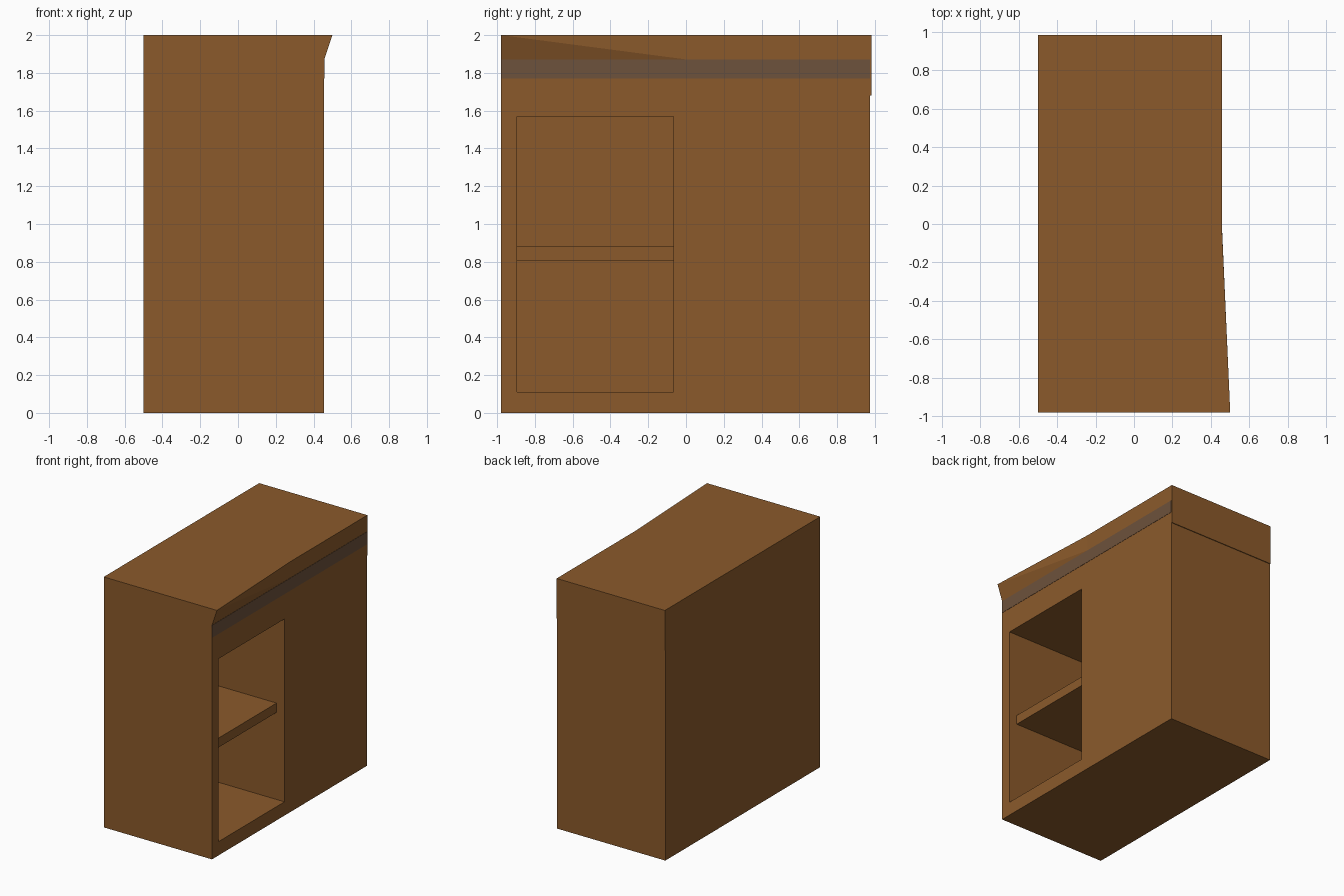
import bpy, bmesh

if "Cube" in bpy.data.objects:
    bpy.data.objects.remove(bpy.data.objects["Cube"])

def material(name, rgb):
    m = bpy.data.materials.new(name)
    m.diffuse_color = (*rgb, 1)
    m.use_nodes = True
    m.node_tree.nodes["Principled BSDF"].inputs["Base Color"].default_value = m.diffuse_color
    return m

brown = material("brown wood", (0.258, 0.102, 0.024))
grey_brown = material("grey brown trim", (0.153, 0.084, 0.045))

def finish(name, bm, mat):
    bmesh.ops.recalc_face_normals(bm, faces=bm.faces)
    me = bpy.data.meshes.new(name)
    bm.to_mesh(me)
    bm.free()
    me.materials.append(mat)
    ob = bpy.data.objects.new(name, me)
    bpy.context.collection.objects.link(ob)
    return ob

def box_bm(x, y, z):
    bm = bmesh.new()
    bmesh.ops.create_cube(bm, size=1)
    for v in bm.verts:
        v.co = [(r[0] if c < 0 else r[1]) for c, r in zip(v.co, (x, y, z))]
    return bm

L, R = -0.5, 0.456          # left and right faces
F, B = -0.98, 0.975         # front and back faces
N0, N1, NB = -0.895, -0.065, -0.42   # niche sides and niche back

# Cabinet body with a deep niche pushed into the right face
bm = box_bm((L, R), (F, B), (0, 2))
bm.normal_update()
side = max(bm.faces, key=lambda f: f.calc_center_median().x)
bmesh.ops.inset_region(bm, faces=[side], thickness=0.1)
cy, cz = (F + B) / 2, 1.0
for v in side.verts:
    v.co = (R, N0 if v.co.y < cy else N1, 0.11 if v.co.z < cz else 1.57)
ext = bmesh.ops.extrude_discrete_faces(bm, faces=[side])
for v in ext["faces"][0].verts:
    v.co.x = NB
finish("cabinet_body", bm, brown)

# Shelf set slightly back in the niche
finish("niche_shelf", box_bm((NB, R - 0.07), (N0, N1), (0.805, 0.88)), brown)

# Trim band along the right side
finish("trim_band", box_bm((R - 0.002, R + 0.002), (F, B), (1.77, 1.87)), grey_brown)

# Flared cornice: widest at the front top corner, fading out at mid length
bm = bmesh.new()
a, b, c, d, e = [bm.verts.new(p) for p in (
    (R, F, 1.87), (0.5, F, 2), (R, F, 2), (R, 0, 2), (R, 0.01, 1.87))]
for f in ((a, b, c), (b, d, c), (a, e, b), (b, e, d)):
    bm.faces.new(f)
bm.faces.new((a, c, d, e))
finish("cornice_flare", bm, brown)

# Thin lip across the top of the back
finish("back_lip", box_bm((L, R), (B, 0.981), (1.68, 2)), brown)
